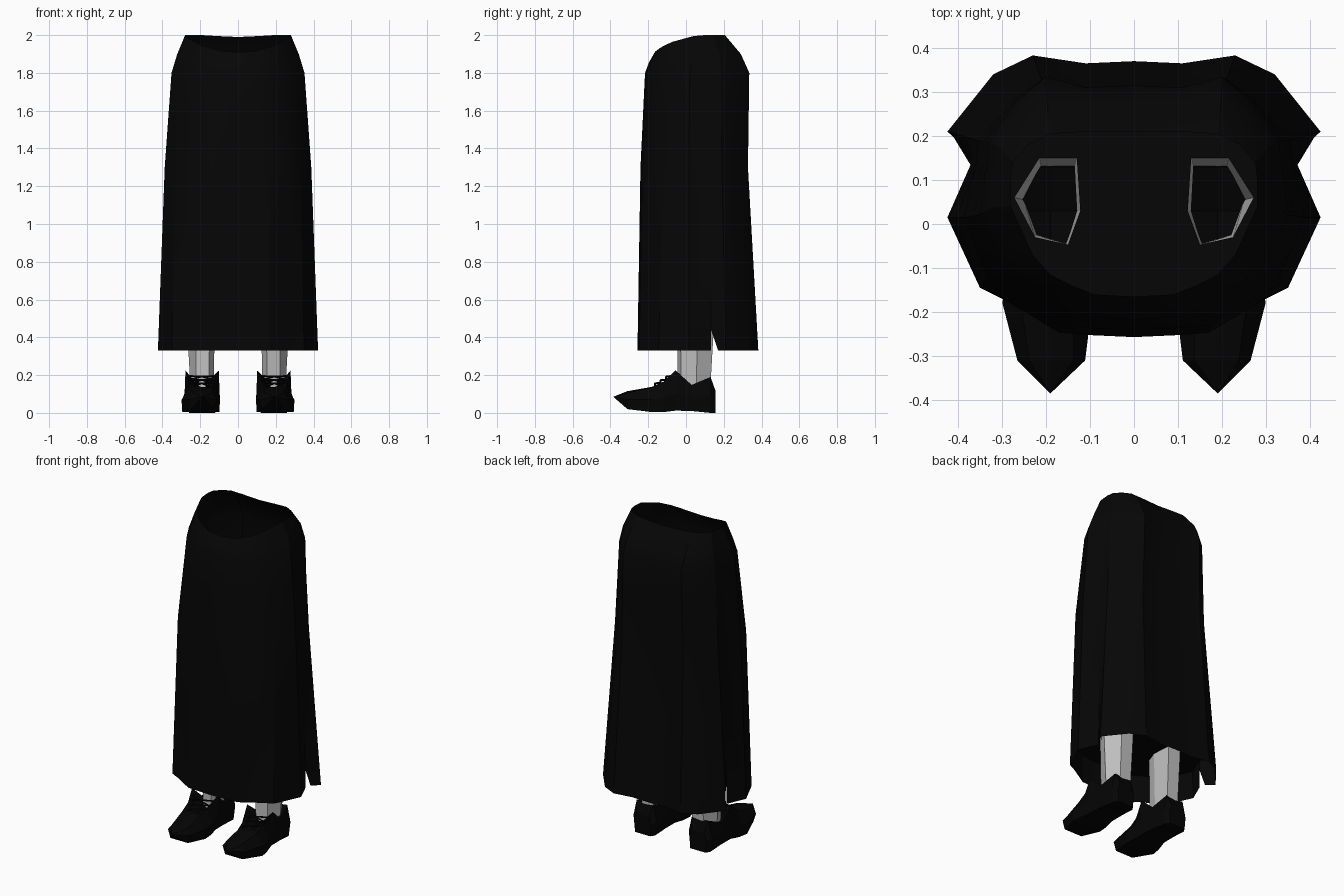
import bpy, bmesh, math

if "Cube" in bpy.data.objects:
    bpy.data.objects.remove(bpy.data.objects["Cube"])


def material(name, rgb):
    m = bpy.data.materials.new(name)
    m.diffuse_color = (*rgb, 1)
    m.use_nodes = True
    m.node_tree.nodes["Principled BSDF"].inputs["Base Color"].default_value = m.diffuse_color
    return m


CLOTH = material("black cloth", (0.0018, 0.0018, 0.0018))
LEATHER = material("black leather", (0.0014, 0.0014, 0.0014))
SKIN = material("pale grey", (0.53, 0.53, 0.53))


def finish(name, bm, mat, smooth=None):
    """Turn one half into an object mirrored across x."""
    bmesh.ops.recalc_face_normals(bm, faces=bm.faces)
    me = bpy.data.meshes.new(name)
    bm.to_mesh(me)
    bm.free()
    me.materials.append(mat)
    ob = bpy.data.objects.new(name, me)
    bpy.context.collection.objects.link(ob)
    mod = ob.modifiers.new("mirror", 'MIRROR')
    mod.merge_threshold = 0.0005
    if smooth:
        bpy.context.view_layer.objects.active = ob
        ob.select_set(True)
        bpy.ops.object.shade_smooth_by_angle(angle=math.radians(smooth))
        ob.select_set(False)
    return ob


# skirt outlines, right half, from centre front round to centre back
HEM = [(0, -.257), (.11, -.252), (.17, -.247), (.29, -.175), (.35, -.145), (.424, .015),
       (.372, .133), (.424, .21), (.32, .34), (.23, .383), (.11, .365), (0, .37)]
THIGH = [(0, -.241), (.11, -.236), (.17, -.23), (.27, -.17), (.33, -.12), (.388, .015),
         (.36, .13), (.355, .19), (.28, .28), (.21, .328), (.11, .312), (0, .317)]
HIP = [(0, -.217), (.10, -.212), (.16, -.19), (.23, -.15), (.29, -.09), (.352, .02),
       (.335, .13), (.33, .185), (.27, .275), (.20, .335), (.11, .31), (0, .315)]
WAIST = [(0, -.165), (.09, -.16), (.14, -.14), (.19, -.115), (.23, -.07), (.28, .04),
         (.28, .10), (.275, .14), (.24, .18), (.19, .205), (.11, .21), (0, .21)]
WAIST_Z = [1.91, 1.915, 1.93, 1.945, 1.965, 1.995, 2, 2, 2, 2, 1.995, 1.99]
SLIT_Z, FLOOR_Z = 0.44, 0.5


def between(a, b, z0, z1, z):
    t = (z - z0) / (z1 - z0)
    return [(p[0] + (q[0] - p[0]) * t, p[1] + (q[1] - p[1]) * t, z) for p, q in zip(a, b)]


def lower(z):
    return between(HEM, THIGH, .33, 1.3, z)


# rounded yoke halfway between hip and waist
YOKE = [((a[0] + b[0]) * .51, ((a[1] + b[1]) / 2 + .1) * 1.055 - .1, (1.8 + z) / 2)
        for a, b, z in zip(HIP, WAIST, WAIST_Z)]

# skirt shell with a short open slit at each side of the hem
rows = [lower(.33), lower(SLIT_Z), lower(.9), lower(1.3),
        between(THIGH, HIP, 1.3, 1.8, 1.62), between(THIGH, HIP, 1.3, 1.8, 1.8), YOKE,
        [(x, y, z) for (x, y), z in zip(WAIST, WAIST_Z)]]
bm = bmesh.new()
grid = [[bm.verts.new(p) for p in row] for row in rows]
slit = bm.verts.new((.38, .17, .33))
for r in range(len(grid) - 1):
    for c in range(11):
        first = slit if (r == 0 and c == 6) else grid[r][c]
        bm.faces.new((first, grid[r][c + 1], grid[r + 1][c + 1], grid[r + 1][c]))
finish("skirt", bm, CLOTH, 25)

# legs: open six-sided tubes
LEG_TOP = [(.13, .15), (.215, .15), (.272, .06), (.225, -.03), (.15, -.047), (.122, .03)]
LEG_LOW = [(.136, .127), (.211, .127), (.250, .055), (.221, -.025), (.155, -.045), (.13, .03)]
bm = bmesh.new()
top = [bm.verts.new((x, y, FLOOR_Z)) for x, y in LEG_TOP]
low = [bm.verts.new((x, y, .1)) for x, y in LEG_LOW]
for i in range(6):
    j = (i + 1) % 6
    bm.faces.new((low[i], low[j], top[j], top[i]))
finish("legs", bm, SKIN)

# lining panel closing the skirt around the leg tops
bm = bmesh.new()
for loop in (lower(FLOOR_Z), [(x, y, FLOOR_Z) for x, y in LEG_TOP]):
    vs = [bm.verts.new(p) for p in loop]
    for i in range(len(vs)):
        bm.edges.new((vs[i - 1], vs[i]))
bmesh.ops.triangle_fill(bm, use_beauty=True, edges=bm.edges[:], normal=(0, 0, 1))
finish("skirt_lining", bm, CLOTH)

# shoes: y, centre x, half widths (sole, side, collar), heights (sole, side, collar, middle)
SECTIONS = [
    (-.31, .188, .060, .077, .050, .020, .070, .105, .115),
    (-.18, .197, .098, .102, .060, .004, .070, .135, .138),
    (-.12, .194, .090, .098, .066, .004, .080, .165, .120),
    (-.055, .190, .077, .093, .088, .012, .100, .225, .110),
    (.03, .190, .074, .086, .080, .010, .090, .148, .135),
    (.13, .190, .068, .080, .058, .000, .090, .190, .182),
    (.155, .190, .052, .058, .042, .000, .070, .120, .120)]
bm = bmesh.new()
rings = []
for y, cx, ws, wm, wc, zs, zm, zc, zt in SECTIONS:
    pts = [(-ws, zs), (-wm, zm), (-wc, zc), (0, zt), (wc, zc), (wm, zm), (ws, zs)]
    rings.append([bm.verts.new((cx + x, y, z)) for x, z in pts])
for a, b in zip(rings, rings[1:]):
    for i in range(7):
        j = (i + 1) % 7
        bm.faces.new((a[i], a[j], b[j], b[i]))
toe = bm.verts.new((.19, -.385, .085))
for i in range(7):
    bm.faces.new((toe, rings[0][i], rings[0][(i + 1) % 7]))
bm.faces.new(rings[-1])
finish("shoes", bm, LEATHER)

# criss-cross laces over each throat: y, z, half width
HOLES = [(-.165, .140, .045), (-.135, .158, .052), (-.105, .175, .062), (-.078, .195, .072)]
for side, label in ((1, "right"), (-1, "left")):
    cu = bpy.data.curves.new(label + "_laces", 'CURVE')
    cu.dimensions = '3D'
    cu.bevel_depth = .005
    cu.bevel_resolution = 0
    cu.use_fill_caps = True
    for (y0, z0, w0), (y1, z1, w1) in zip(HOLES, HOLES[1:]):
        for s in (1, -1):
            path = [(.192 - s * w0, y0, z0),
                    (.192, (y0 + y1) / 2 - .014, (z0 + z1) / 2 + .008),
                    (.192 + s * w1, y1, z1)]
            sp = cu.splines.new('POLY')
            sp.points.add(2)
            for p, (x, y, z) in zip(sp.points, path):
                p.co = (side * x, y, z, 1)
    cu.materials.append(LEATHER)
    bpy.context.collection.objects.link(bpy.data.objects.new(label + "_laces", cu))
